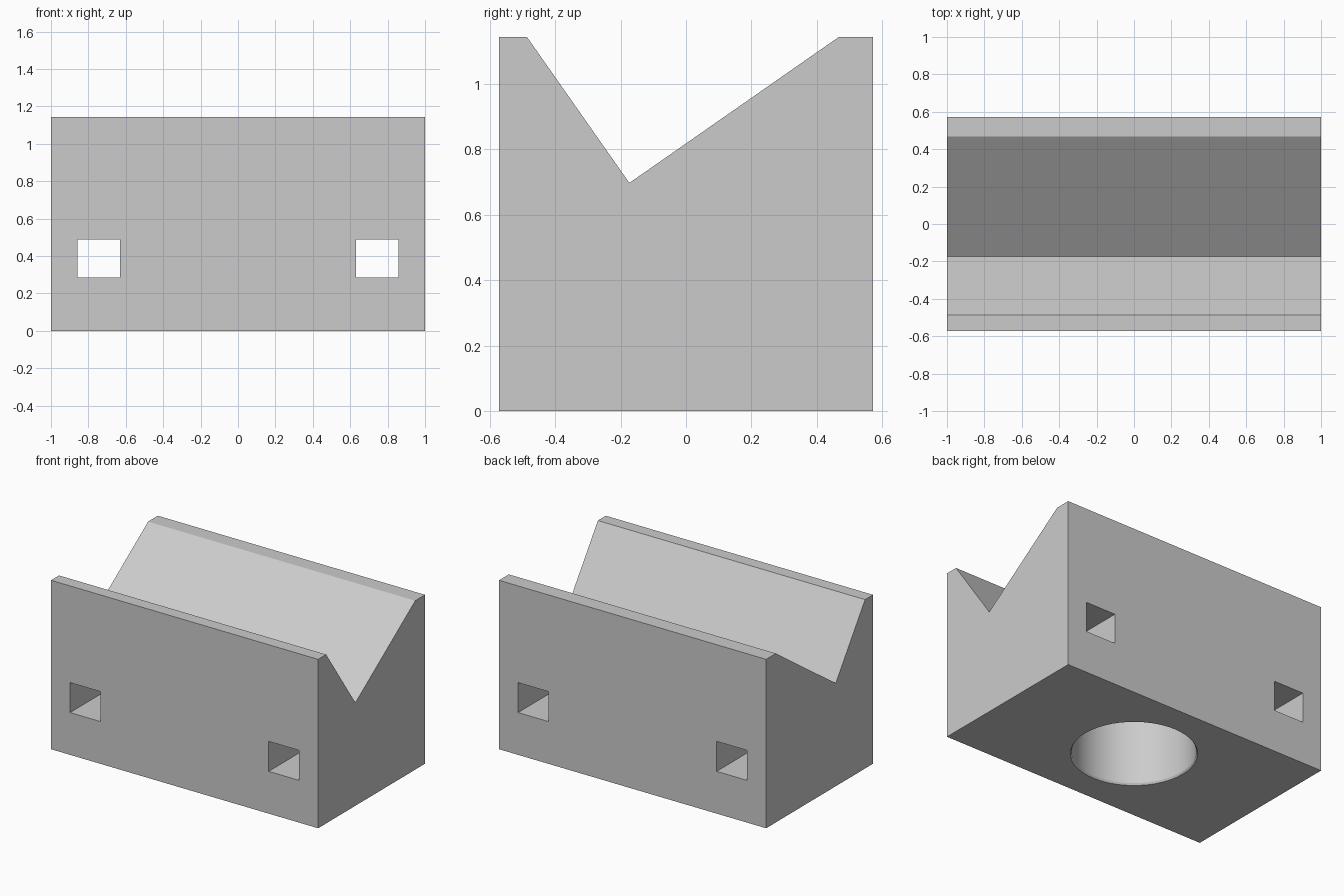
import bpy
import bmesh
import math

if "Cube" in bpy.data.objects:
    bpy.data.objects.remove(bpy.data.objects["Cube"], do_unlink=True)

grey = bpy.data.materials.new("light_grey")
grey.use_nodes = True
colour = (0.6, 0.6, 0.6, 1)
grey.diffuse_color = colour
grey.node_tree.nodes["Principled BSDF"].inputs["Base Color"].default_value = colour


def make_object(name, bm):
    bmesh.ops.recalc_face_normals(bm, faces=bm.faces)
    mesh = bpy.data.meshes.new(name)
    bm.to_mesh(mesh)
    bm.free()
    mesh.materials.append(grey)
    obj = bpy.data.objects.new(name, mesh)
    bpy.context.collection.objects.link(obj)
    return obj


def extrude_profile(name, profile, start, direction):
    """Fill a closed 3D outline and sweep it along one direction."""
    bm = bmesh.new()
    face = bm.faces.new([bm.verts.new([a + b for a, b in zip(p, start)]) for p in profile])
    swept = bmesh.ops.extrude_face_region(bm, geom=[face], use_keep_orig=True)
    verts = [v for v in swept["geom"] if isinstance(v, bmesh.types.BMVert)]
    bmesh.ops.translate(bm, verts=verts, vec=direction)
    return make_object(name, bm)


def round_cutter(name, rings, sides=48):
    """Stack circles given as (radius, z) into a closed plug."""
    bm = bmesh.new()
    loops = []
    for r, z in rings:
        angles = [2 * math.pi * i / sides for i in range(sides)]
        loops.append([bm.verts.new((r * math.cos(a), r * math.sin(a), z)) for a in angles])
    for low, high in zip(loops, loops[1:]):
        for i in range(sides):
            j = (i + 1) % sides
            bm.faces.new((low[i], low[j], high[j], high[i]))
    bm.faces.new(loops[0])
    bm.faces.new(loops[-1])
    return make_object(name, bm)


# Block with an uneven V groove along its length
D, H = 0.5715, 1.143
outline = [(-D, 0), (D, 0), (D, H), (0.467, H), (-0.173, 0.697), (-0.486, H), (-D, H)]
block = extrude_profile("grooved_block", [(0, y, z) for y, z in outline], (-1, 0, 0), (2, 0, 0))

# Rectangular strap slots, front to back
cutters = []
for side, label in ((1, "left"), (-1, "right")):
    slot = [(side * x, 0, z) for x, z in ((0.63, 0.286), (0.857, 0.286), (0.857, 0.489), (0.63, 0.489))]
    cutters.append(extrude_profile(label + "_slot_cutter", slot, (0, -0.8, 0), (0, 1.6, 0)))

# Round blind pocket in the underside, with a slightly eased rim
cutters.append(round_cutter("pocket_cutter", [(0.386, -0.1), (0.386, 0), (0.378, 0.012), (0.378, 0.571)]))

bpy.context.view_layer.objects.active = block
for cutter in cutters:
    cutter.hide_render = True
    cut = block.modifiers.new(cutter.name, "BOOLEAN")
    cut.operation = "DIFFERENCE"
    cut.solver = "EXACT"
    cut.object = cutter
    bpy.ops.object.modifier_apply(modifier=cut.name)
    bpy.data.objects.remove(cutter, do_unlink=True)

# Smooth pocket wall, crisp edges elsewhere
bpy.ops.object.select_all(action="DESELECT")
block.select_set(True)
bpy.ops.object.shade_smooth_by_angle(angle=math.radians(20))
